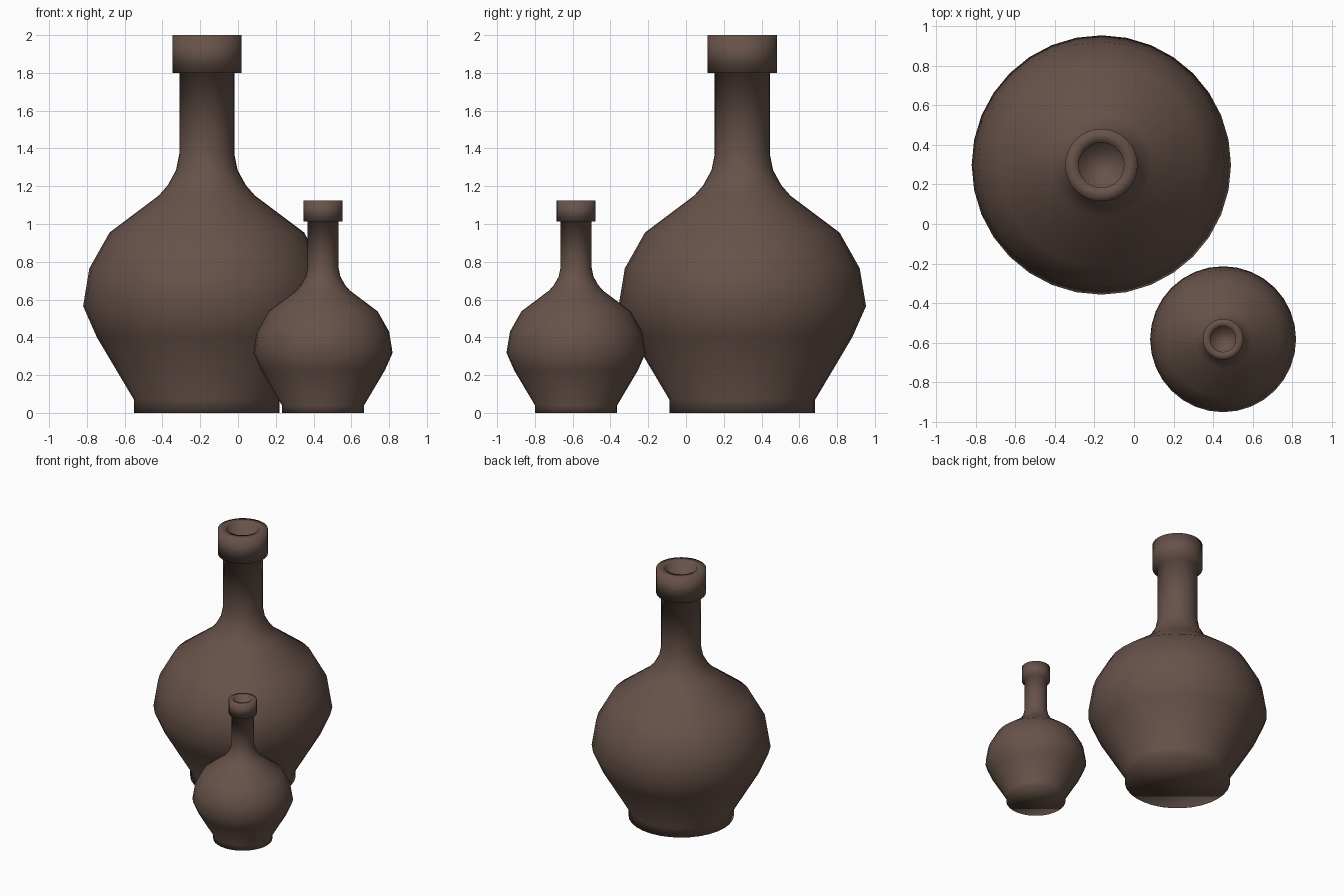
import bpy, bmesh
from math import cos, sin, tau

if "Cube" in bpy.data.objects:
    bpy.data.objects.remove(bpy.data.objects["Cube"])

SEGMENTS = 32

# (radius, height) from the foot, over the belly and neck, round the lip, into the mouth
PROFILE = [
    (0.386, 0.0), (0.386, 0.07), (0.582, 0.40), (0.655, 0.565), (0.622, 0.765),
    (0.515, 0.955), (0.255, 1.15), (0.207, 1.205), (0.163, 1.285), (0.146, 1.37),
    (0.146, 1.80), (0.183, 1.80), (0.183, 2.0), (0.114, 2.0), (0.114, 1.80),
]

clay = bpy.data.materials.new("brown_clay")
clay.diffuse_color = (0.135, 0.085, 0.068, 1)
clay.use_nodes = True
clay.node_tree.nodes["Principled BSDF"].inputs["Base Color"].default_value = clay.diffuse_color


def make_bottle(name, x, y, scale):
    bm = bmesh.new()
    rings = [[bm.verts.new((r * cos(tau * i / SEGMENTS), r * sin(tau * i / SEGMENTS), z))
              for i in range(SEGMENTS)] for r, z in PROFILE]
    # Side walls
    for low, high in zip(rings, rings[1:]):
        for i in range(SEGMENTS):
            j = (i + 1) % SEGMENTS
            bm.faces.new((low[i], low[j], high[j], high[i]))
    # Underside and floor of the mouth
    bm.faces.new(rings[0][::-1])
    bm.faces.new(rings[-1])
    for face in bm.faces:
        face.smooth = True
    mesh = bpy.data.meshes.new(name)
    bm.to_mesh(mesh)
    bm.free()
    mesh.materials.append(clay)
    bottle = bpy.data.objects.new(name, mesh)
    bottle.location = (x, y, 0)
    bottle.scale = (scale,) * 3
    bpy.context.collection.objects.link(bottle)


make_bottle("large_bottle", -0.165, 0.298, 1.0)
make_bottle("small_bottle", 0.45, -0.582, 0.5625)
